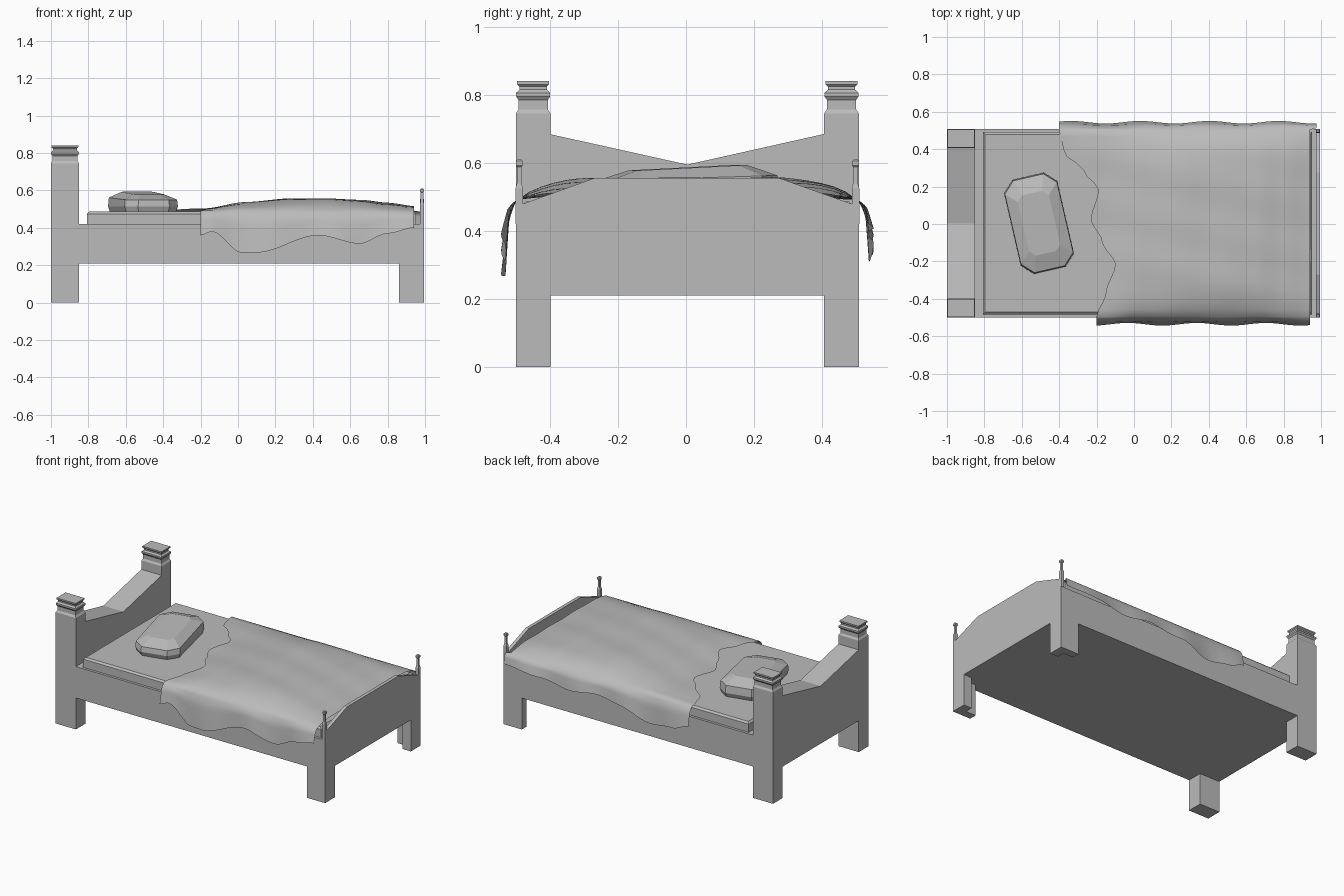
import bpy, bmesh, math
from mathutils import Matrix

if "Cube" in bpy.data.objects:
    bpy.data.objects.remove(bpy.data.objects["Cube"])

grey = bpy.data.materials.new("plain grey")
grey.diffuse_color = (0.5, 0.5, 0.5, 1)
grey.use_nodes = True
grey.node_tree.nodes["Principled BSDF"].inputs["Base Color"].default_value = grey.diffuse_color
YF, YB = -0.5, 0.508          # front and back faces of the frame
YC = (YF + YB) / 2


def finish(name, bm, smooth=False):
    bmesh.ops.recalc_face_normals(bm, faces=bm.faces)
    me = bpy.data.meshes.new(name)
    bm.to_mesh(me)
    bm.free()
    for p in me.polygons:
        p.use_smooth = smooth
    me.materials.append(grey)
    ob = bpy.data.objects.new(name, me)
    bpy.context.collection.objects.link(ob)
    return ob


def box(name, x0, x1, y0, y1, z0, z1):
    return loft(name, [[(x0, y0, z), (x1, y0, z), (x1, y1, z), (x0, y1, z)] for z in (z0, z1)])


def loft(name, rings):
    """Closed solid through a stack of matching rings."""
    bm = bmesh.new()
    vs = [[bm.verts.new(p) for p in r] for r in rings]
    n = len(vs[0])
    for a, b in zip(vs, vs[1:]):
        for i in range(n):
            j = (i + 1) % n
            bm.faces.new((a[i], a[j], b[j], b[i]))
    bm.faces.new(vs[0][::-1])
    bm.faces.new(vs[-1])
    return finish(name, bm)


def rect_post(name, cx, cy, profile):
    """Square-section post; profile rows are (half x, half y, z)."""
    return loft(name, [[(cx - a, cy - b, z), (cx + a, cy - b, z),
                        (cx + a, cy + b, z), (cx - a, cy + b, z)] for a, b, z in profile])


def ramp(points, t):
    """Eased interpolation through (position, value) pairs."""
    if t <= points[0][0]:
        return points[0][1]
    for (a, va), (b, vb) in zip(points, points[1:]):
        if t <= b:
            k = (t - a) / (b - a)
            return va + (vb - va) * k * k * (3 - 2 * k)
    return points[-1][1]


# bed base
box("bed_base", -0.85, 0.995, YF, YB, 0.21, 0.42)

# headboard with a V-shaped top
board = [(-0.402, 0.21), (0.406, 0.21), (0.406, 0.685), (YC, 0.595), (-0.402, 0.685)]
bm = bmesh.new()
for x in (-1.0, -0.85):
    for y, z in board:
        bm.verts.new((x, y, z))
bm.verts.ensure_lookup_table()
v = bm.verts
for i in range(5):
    j = (i + 1) % 5
    bm.faces.new((v[i], v[j], v[j + 5], v[i + 5]))
for o in (0, 5):
    bm.faces.new((v[o], v[o + 1], v[o + 3]))
    bm.faces.new((v[o], v[o + 3], v[o + 4]))
    bm.faces.new((v[o + 1], v[o + 2], v[o + 3]))
finish("headboard", bm)

# footboard with sloped shoulders
outline = [(YF, 0.42), (YB, 0.42), (YB, 0.472), (0.275, 0.555), (-0.27, 0.555), (YF, 0.472)]
loft("footboard", [[(x, y, z) for y, z in outline] for x in (0.972, 0.995)])

cap = [(0, 0), (0, 0.745), (0.008, 0.757), (0.008, 0.785), (0.001, 0.795), (0.001, 0.806),
       (0.011, 0.815), (0.011, 0.824), (0.004, 0.831), (0.004, 0.84)]
finial = [(0.011, 0.42), (0.011, 0.525), (0.007, 0.54), (0.007, 0.588),
          (0.010, 0.592), (0.010, 0.605), (0.006, 0.61)]
for side, edge, s in (("front", YF, 1), ("back", YB, -1)):
    # head posts with moulded caps
    rect_post(f"{side}_head_post", -0.925, edge + s * 0.051,
              [(0.075 - d, 0.051 - d, z) for d, z in cap])
    # corner-shaped foot legs
    shape = [(0.86, 0), (0.995, 0), (0.995, 0.102), (0.935, 0.102), (0.935, 0.05), (0.86, 0.05)]
    loft(f"{side}_foot_leg", [[(x, edge + s * d, z) for x, d in shape] for z in (0, 0.21)])
    # slim finials at the foot
    rect_post(f"{side}_foot_finial", 0.984, edge + s * 0.01, [(w, w, z) for w, z in finial])

# mattress with chamfered edge
mx, my = 0.88, 0.487
rect_post("mattress", 0.072, YC, [(mx, my, 0.42), (mx, my, 0.475), (mx - 0.012, my - 0.012, 0.486)])

# pillow: eight-sided, chamfered and tilted
def pillow_ring(a, b, c, z, tilt=0.0):
    pts = [(-a, -b + c), (-a + c, -b), (a - c, -b), (a, -b + c),
           (a, b - c), (a - c, b), (-a + c, b), (-a, b - c)]
    return [(x, y, z + tilt * y) for x, y in pts]

pillow = loft("pillow", [pillow_ring(0.137, 0.245, 0.055, 0.484),
                         pillow_ring(0.146, 0.258, 0.06, 0.515),
                         pillow_ring(0.143, 0.252, 0.06, 0.556, 0.03),
                         pillow_ring(0.085, 0.165, 0.03, 0.586, 0.05)])
pillow.data.transform(Matrix.Translation((-0.508, 0.004, 0)) @ Matrix.Rotation(math.radians(13), 4, 'Z'))

# blanket: draped sheet with wavy hems
ridge = [(-0.4, 0.494), (-0.2, 0.502), (0.05, 0.535), (0.3, 0.556), (0.45, 0.556),
         (0.65, 0.546), (0.8, 0.532), (0.96, 0.515)]
head_edge = [(-0.5, -0.2), (-0.37, -0.15), (-0.22, -0.1), (-0.1, -0.17), (0.02, -0.23),
             (0.18, -0.19), (0.28, -0.27), (0.38, -0.375), (0.5, -0.4)]
front_hem = [(-0.2, 0.36), (-0.14, 0.38), (0.02, 0.267), (0.1, 0.268), (0.43, 0.36),
             (0.65, 0.315), (0.8, 0.37), (0.94, 0.40)]
back_hem = [(-0.4, 0.37), (-0.28, 0.33), (-0.12, 0.31), (0.1, 0.375), (0.3, 0.4),
            (0.5, 0.375), (0.7, 0.405), (0.97, 0.42)]
rows = [(-1, 1 - i / 8) for i in range(8)] + [(0, -1 + i / 14) for i in range(29)] \
    + [(1, (i + 1) / 8) for i in range(8)]
NX = 56
bm = bmesh.new()
grid = []
for part, t in rows:
    line = []
    y_top = YC + 0.5 * (t if part == 0 else part)
    x0 = ramp(head_edge, y_top - YC)
    x1 = 0.975 if part == 1 else 0.94
    for i in range(NX + 1):
        x = x0 + (x1 - x0) * i / NX
        if part == 0:
            fall = 1 - abs(t) ** 6
            wave = 0.004 * math.sin(9 * x + 5 * t) * math.cos(7 * t - 3 * x)
            y, z = y_top, 0.492 + (ramp(ridge, x) - 0.492 + wave) * fall
            z = max(z, 0.489)
        else:
            hem = ramp(front_hem if part < 0 else back_hem, x)
            z = 0.492 + (hem - 0.492) * t ** 1.2
            out = 0.018 * min(1, t * 3) + 0.022 * t + 0.007 * t * math.sin(17 * x + part)
            y = y_top + part * out
        line.append(bm.verts.new((x, y, z)))
    grid.append(line)
for a, b in zip(grid, grid[1:]):
    for i in range(NX):
        bm.faces.new((a[i], a[i + 1], b[i + 1], b[i]))
finish("blanket", bm, smooth=True)
